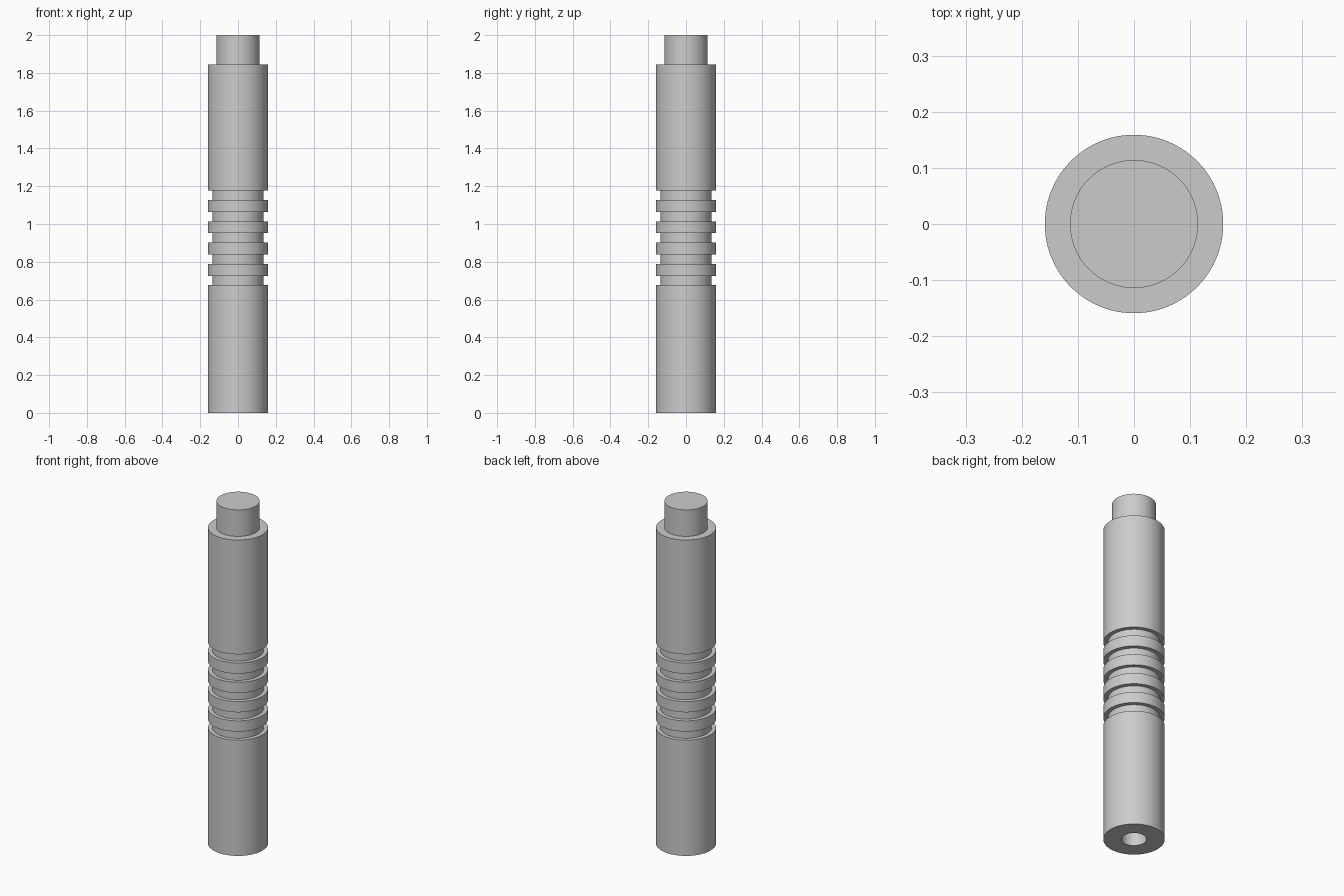
import bpy, bmesh, math

if "Cube" in bpy.data.objects:
    bpy.data.objects.remove(bpy.data.objects["Cube"])

SEGMENTS = 96
BODY_R, GROOVE_R, PIN_R, BORE_R = 0.159, 0.136, 0.114, 0.065
SHOULDER_Z, TOP_Z, BORE_DEPTH = 1.845, 2.0, 0.3
GROOVE_START, GROOVE_PITCH, GROOVE_WIDTH, GROOVES = 0.676, 0.1128, 0.05, 5

# Half profile: blind bore, body with grooves, shoulder and end pin
profile = [(0, BORE_DEPTH), (BORE_R, BORE_DEPTH), (BORE_R, 0), (BODY_R, 0)]
for i in range(GROOVES):
    low = GROOVE_START + i * GROOVE_PITCH
    high = low + GROOVE_WIDTH
    profile += [(BODY_R, low), (GROOVE_R, low), (GROOVE_R, high), (BODY_R, high)]
profile += [(BODY_R, SHOULDER_Z), (PIN_R, SHOULDER_Z), (PIN_R, TOP_Z), (0, TOP_Z)]

# Turn the profile around the z axis
bm = bmesh.new()
verts = [bm.verts.new((r, 0, z)) for r, z in profile]
edges = [bm.edges.new(pair) for pair in zip(verts, verts[1:])]
bmesh.ops.spin(bm, geom=verts + edges, cent=(0, 0, 0), axis=(0, 0, 1),
               angle=math.tau, steps=SEGMENTS, use_merge=True)
bmesh.ops.remove_doubles(bm, verts=bm.verts, dist=1e-5)
bmesh.ops.recalc_face_normals(bm, faces=bm.faces)
mesh = bpy.data.meshes.new("grooved_shaft")
bm.to_mesh(mesh)
bm.free()

shaft = bpy.data.objects.new("grooved_shaft", mesh)
bpy.context.collection.objects.link(shaft)

# Plain grey finish
grey = bpy.data.materials.new("grey")
grey.diffuse_color = (0.6, 0.6, 0.6, 1)
grey.use_nodes = True
grey.node_tree.nodes["Principled BSDF"].inputs["Base Color"].default_value = grey.diffuse_color
mesh.materials.append(grey)

# Smooth round walls, sharp rims
bpy.context.view_layer.objects.active = shaft
shaft.select_set(True)
bpy.ops.object.shade_smooth_by_angle(angle=math.radians(30))
